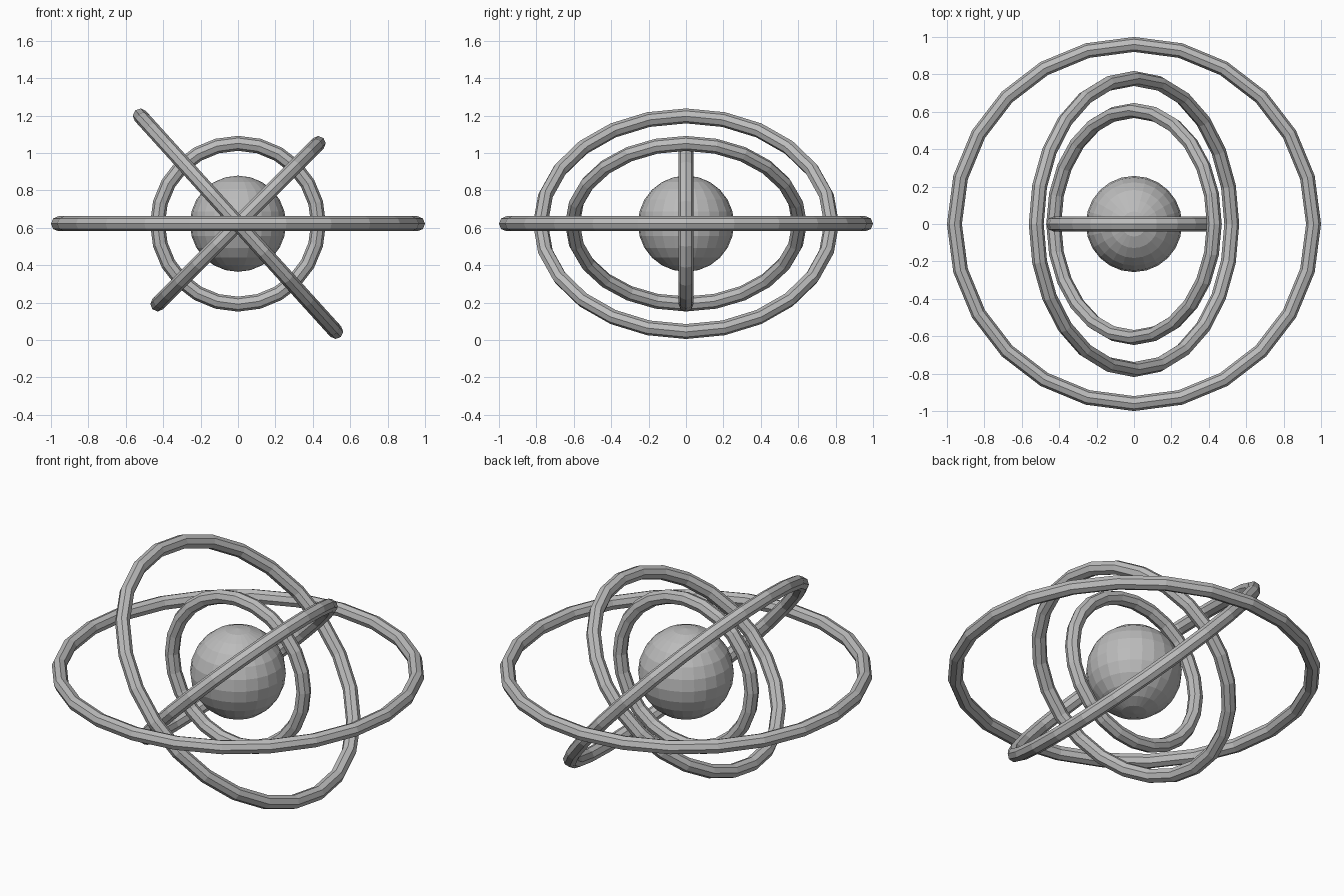
import bpy
from math import radians

cube = bpy.data.objects.get("Cube")
if cube:
    bpy.data.objects.remove(cube, do_unlink=True)

CENTRE = (0, 0, 0.622)
TUBE = 0.04

# Single grey finish
grey = bpy.data.materials.new("plain_grey")
grey.use_nodes = True
colour = (0.5, 0.5, 0.5, 1)
grey.diffuse_color = colour
grey.node_tree.nodes["Principled BSDF"].inputs["Base Color"].default_value = colour


def finish(name):
    obj = bpy.context.object
    obj.name = name
    obj.data.materials.append(grey)
    bpy.ops.object.shade_flat()


def ring(name, outer_radius, tilt_x=0, tilt_y=0):
    bpy.ops.mesh.primitive_torus_add(
        major_segments=24, minor_segments=8,
        major_radius=outer_radius - TUBE, minor_radius=TUBE,
        location=CENTRE, rotation=(radians(tilt_x), radians(tilt_y), 0))
    finish(name)


# Core ball
bpy.ops.mesh.primitive_uv_sphere_add(segments=24, ring_count=12,
                                     radius=0.257, location=CENTRE)
finish("core_ball")

# Nested rings, from the largest inwards
ring("level_ring", 1.0)
ring("large_tilted_ring", 0.818, tilt_y=47.8)
ring("small_tilted_ring", 0.647, tilt_y=-45)
ring("upright_ring", 0.47, tilt_x=90)
